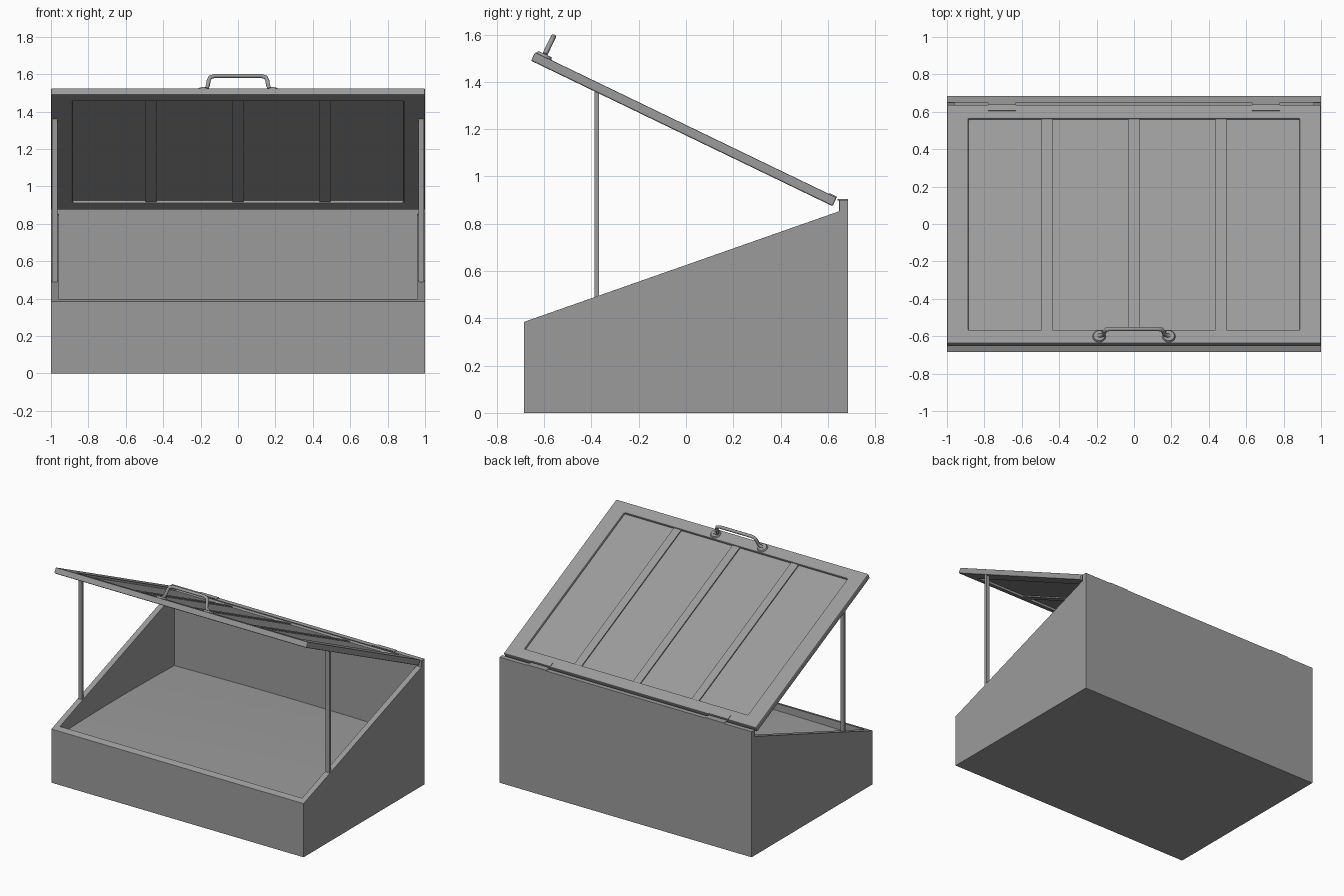
import bpy, bmesh, math
from mathutils import Matrix, Vector

cube = bpy.data.objects.get("Cube")
if cube:
    bpy.data.objects.remove(cube, do_unlink=True)

grey = bpy.data.materials.new("plain_grey")
grey.use_nodes = True
grey.diffuse_color = (0.33, 0.33, 0.33, 1)
grey.node_tree.nodes["Principled BSDF"].inputs["Base Color"].default_value = (0.33, 0.33, 0.33, 1)

HERE = Matrix.Identity(4)
# Local space of the open lid: y runs down the slope, z is its normal
LID = Matrix.Translation((0, -0.009, 1.2)) @ Matrix.Rotation(math.radians(-25.75), 4, "X")


def add(name, data, space=HERE):
    obj = bpy.data.objects.new(name, data)
    bpy.context.collection.objects.link(obj)
    obj.matrix_world = space
    data.materials.append(grey)
    return obj


def from_bm(name, bm, space=HERE, bevel=0):
    bmesh.ops.recalc_face_normals(bm, faces=bm.faces)
    mesh = bpy.data.meshes.new(name)
    bm.to_mesh(mesh)
    bm.free()
    obj = add(name, mesh, space)
    if bevel:
        soften(obj, bevel)
    return obj


def soften(obj, width):
    mod = obj.modifiers.new("soft_edges", "BEVEL")
    mod.width = width
    mod.segments = 2
    mod.limit_method = "ANGLE"


def box(name, x, y, z, space=HERE, bevel=0):
    """Box from its (low, high) limits on each axis."""
    bm = bmesh.new()
    spans = (x, y, z)
    bmesh.ops.create_cube(bm, size=1)
    for v in bm.verts:
        v.co = Vector([s[0] if c < 0 else s[1] for c, s in zip(v.co, spans)])
    return from_bm(name, bm, space, bevel)


def extrude_profile(name, profile, half_width):
    """Extrude a closed y-z profile along x."""
    bm = bmesh.new()
    face = bm.faces.new([bm.verts.new((-half_width, y, z)) for y, z in profile])
    ext = bmesh.ops.extrude_face_region(bm, geom=[face])
    verts = [g for g in ext["geom"] if isinstance(g, bmesh.types.BMVert)]
    bmesh.ops.translate(bm, verts=verts, vec=(2 * half_width, 0, 0))
    return from_bm(name, bm)


def ring(name, outer, inner, half_z, space, bevel):
    """Flat rectangular frame between two half-sizes."""
    bm = bmesh.new()
    corners = ((-1, -1), (1, -1), (1, 1), (-1, 1))
    loops = [[bm.verts.new((sx * w, sy * h, z)) for sx, sy in corners]
             for (w, h), z in ((outer, -half_z), (outer, half_z), (inner, half_z), (inner, -half_z))]
    for a, b in zip(loops, loops[1:] + loops[:1]):
        for i in range(4):
            j = (i + 1) % 4
            bm.faces.new((a[i], a[j], b[j], b[i]))
    return from_bm(name, bm, space, bevel)


# Sloping planter box, hollowed out from above
body = extrude_profile("planter_box", [(-0.685, 0), (-0.685, 0.385), (0.648, 0.853),
                                       (0.648, 0.9), (0.685, 0.9), (0.685, 0)], 1)
cutter = box("hollow_cutter", (-0.96, 0.96), (-0.645, 0.65), (0.25, 1.5))
cutter.hide_render = True
cutter.hide_set(True)
hollow = body.modifiers.new("hollow", "BOOLEAN")
hollow.operation = "DIFFERENCE"
hollow.solver = "EXACT"
hollow.object = cutter
soften(body, 0.004)

# Gently mounded soil
bm = bmesh.new()
bmesh.ops.create_grid(bm, x_segments=16, y_segments=12, size=1)
for v in bm.verts:
    u, w = v.co.x, v.co.y
    mound = math.cos(u * math.pi / 2) + math.cos(w * math.pi / 2)
    v.co = (u * 0.965, w * 0.65, 0.34 + 0.01 * mound)
soil = from_bm("soil", bm)
for p in soil.data.polygons:
    p.use_smooth = True

# Lid: frame, pane and glazing bars
ring("lid_frame", (1, 0.708), (0.885, 0.627), 0.02, LID, 0.006)
box("lid_pane", (-0.89, 0.89), (-0.632, 0.632), (-0.004, 0.004), LID)
for i, x in enumerate((-0.465, 0, 0.465)):
    box(f"glazing_bar_{i + 1}", (x - 0.029, x + 0.029), (-0.63, 0.63), (-0.012, 0.012), LID)

# Props and hinges on both sides
for side, s in (("left", 1), ("right", -1)):
    box(f"{side}_prop", sorted((s * 0.965, s * 0.995)), (-0.387, -0.368), (0.48, 1.36), bevel=0.002)
    span = sorted((s * 0.63, s * 0.78))
    box(f"{side}_hinge_lid_leaf", span, (0.672, 0.708), (0.018, 0.024), LID)
    box(f"{side}_hinge_wall_leaf", span, (0.64, 0.685), (0.898, 0.904))

    # Oval foot of the handle
    bm = bmesh.new()
    bmesh.ops.create_cone(bm, cap_ends=True, segments=20, radius1=0.036, radius2=0.03, depth=0.012,
                          matrix=Matrix.Translation((s * 0.186, -0.667, 0.025)))
    from_bm(f"{side}_handle_foot", bm, LID)

# Handle: a rounded bow standing off the lid
half = [(-0.19, 0.026), (-0.168, 0.036), (-0.16, 0.06), (-0.157, 0.085), (-0.148, 0.104), (-0.125, 0.112)]
path = half + [(-x, z) for x, z in reversed(half)]
curve = bpy.data.curves.new("handle", "CURVE")
curve.dimensions = "3D"
curve.bevel_depth = 0.011
curve.bevel_resolution = 3
curve.use_fill_caps = True
spline = curve.splines.new("POLY")
spline.points.add(len(path) - 1)
for point, (x, z) in zip(spline.points, path):
    point.co = (x, -0.667, z, 1)
spline.use_smooth = True
add("handle", curve, LID)
